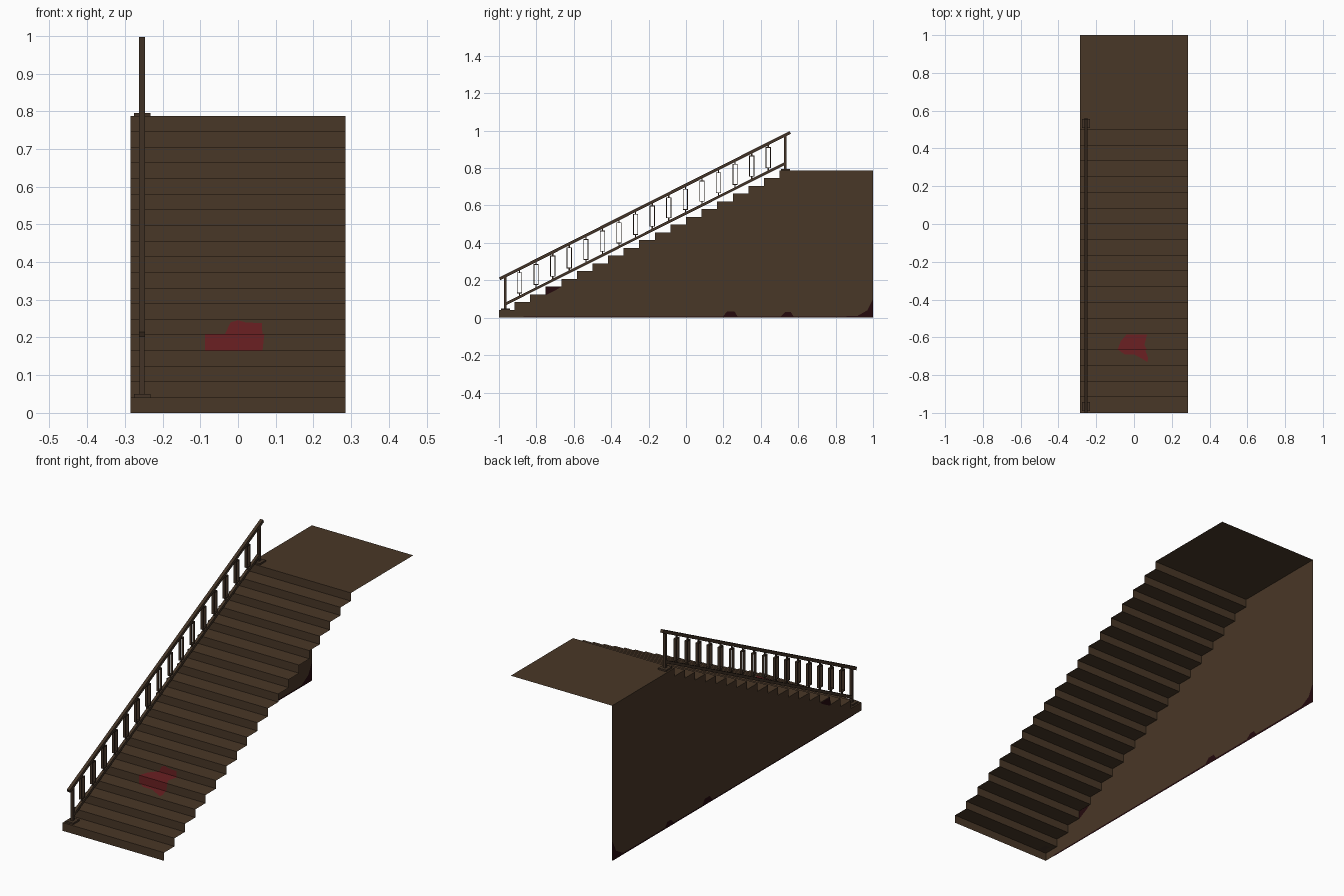
import bpy, bmesh, math
from mathutils import Vector, Matrix

if "Cube" in bpy.data.objects:
    bpy.data.objects.remove(bpy.data.objects["Cube"])

W, N, H = 0.285, 19, 0.788          # half width, risers, landing height
RUN, RISE = 1.5 / 18, 0.788 / 19
RX = -0.2545                        # railing centre line


def material(name, rgb):
    m = bpy.data.materials.new(name)
    m.diffuse_color = (*rgb, 1)
    m.use_nodes = True
    m.node_tree.nodes["Principled BSDF"].inputs["Base Color"].default_value = m.diffuse_color
    return m


wood = material("brown wood", (0.066, 0.038, 0.020))
rail_wood = material("dark rail wood", (0.056, 0.034, 0.020))
red = material("red stain", (0.145, 0.0145, 0.016))
dark = material("dark grime", (0.018, 0.003, 0.004))


def finish(name, bm, mat):
    me = bpy.data.meshes.new(name)
    bm.to_mesh(me)
    bm.free()
    me.materials.append(mat)
    ob = bpy.data.objects.new(name, me)
    bpy.context.collection.objects.link(ob)
    return ob


def add_box(bm, centre, size, tilt=0.0):
    mat = (Matrix.Translation(centre) @ Matrix.Rotation(tilt, 4, 'X')
           @ Matrix.Diagonal((*size, 1)))
    bmesh.ops.create_cube(bm, size=1, matrix=mat)


def add_poly(bm, pts):
    return bm.faces.new([bm.verts.new(p) for p in pts])


# Stair profile in (y, z)
profile = [(-1, 0)]
for k in range(N):
    y, z = -1 + k * RUN, (k + 1) * RISE
    profile += [(y, z), (y + RUN if k < N - 1 else 1, z)]

# Treads, risers and landing: one open sheet
bm = bmesh.new()
left = [bm.verts.new((-W, y, z)) for y, z in profile]
right = [bm.verts.new((W, y, z)) for y, z in profile]
for i in range(len(profile) - 1):
    bm.faces.new((left[i], right[i], right[i + 1], left[i + 1]))
finish("treads_and_landing", bm, wood)

# Wall under the left side only, cut into columns below each tread
bm = bmesh.new()
for k in range(N):
    y0, z = -1 + k * RUN, (k + 1) * RISE
    y1 = y0 + RUN if k < N - 1 else 1
    add_poly(bm, [(-W, y0, 0), (-W, y0, z), (-W, y1, z), (-W, y1, 0)])
bmesh.ops.remove_doubles(bm, verts=bm.verts, dist=1e-5)
finish("left_wall", bm, wood)

# Grime along the foot of the wall, on both of its sides
grime = [
    [(-0.94, 0), (1, 0), (1, 0.008), (-0.94, 0.005)],
    [(0.19, 0), (0.28, 0), (0.26, 0.032), (0.22, 0.032)],
    [(0.50, 0), (0.58, 0), (0.56, 0.03), (0.53, 0.03)],
    [(0.90, 0), (1, 0), (1, 0.10), (0.97, 0.04)],
    [(-0.75, 0.12), (-0.70, 0.145), (-0.67, 0.164), (-0.748, 0.164)],
]
bm = bmesh.new()
for pts in grime:
    for x in (-W - 0.0015, -W + 0.0015):
        p = [(x, y, z) for y, z in pts]
        add_poly(bm, p if x > -W else p[::-1])
finish("wall_grime", bm, dark)

# Red stain running over two treads and two risers
e = 0.0015
bm = bmesh.new()
ya, yb = -1 + 4 * RUN, -1 + 5 * RUN
za, zb, zc = 4 * RISE, 5 * RISE, 6 * RISE
add_poly(bm, [(x, y, za + e) for x, y in
              [(0.07, -0.73), (0.075, -0.71), (0.06, ya - e), (-0.08, ya - e),
               (-0.05, -0.69), (0.0, -0.69), (0.045, -0.715)]])
add_poly(bm, [(-0.088, ya - e, za), (0.065, ya - e, za),
              (0.07, ya - e, zb + e), (-0.088, ya - e, zb + e)])
add_poly(bm, [(x, y, zb + e) for x, y in
              [(-0.088, ya - e), (0.07, ya - e), (0.055, -0.64), (0.07, yb - e),
               (-0.04, yb - e), (-0.07, -0.62)]])
add_poly(bm, [(-0.035, yb - e, zb), (0.065, yb - e, zb), (0.063, yb - e, 0.238),
              (0.02, yb - e, 0.24), (0.0, yb - e, 0.246), (-0.02, yb - e, 0.24)])
finish("red_stain", bm, red)


# Sloping rails
def rail(name, a, b, size):
    bm = bmesh.new()
    d = Vector((0, b[0] - a[0], b[1] - a[1]))
    mid = (RX, (a[0] + b[0]) / 2, (a[1] + b[1]) / 2)
    add_box(bm, mid, (size, d.length, size), math.atan2(d.z, d.y))
    finish(name, bm, rail_wood)


TOP = ((-0.996, 0.208), (0.557, 0.990))
LOW = ((-0.968, 0.072), (0.53, 0.825))
rail("handrail", *TOP, 0.016)
rail("lower_rail", *LOW, 0.014)


def height(line, y):
    (y0, z0), (y1, z1) = line
    return z0 + (z1 - z0) * (y - y0) / (y1 - y0)


# End posts with base plates
for name, y, base in (("bottom_post", -0.966, RISE), ("top_post", 0.531, H)):
    bm = bmesh.new()
    top = height(TOP, y)
    add_box(bm, (RX, y, (base + top) / 2), (0.014, 0.014, top - base))
    add_box(bm, (RX, y, base + 0.004), (0.044, 0.048, 0.008))
    finish(name, bm, rail_wood)

# Open rectangular balusters with short pins to the rails
bm = bmesh.new()
for i in range(16):
    y = -0.89 + i * 1.33 / 15
    lo, hi = height(LOW, y), height(TOP, y)
    mid, h, w, t, d = (lo + hi) / 2, 0.112, 0.028, 0.004, 0.013
    for s in (-1, 1):
        add_box(bm, (RX, y + s * (w - t) / 2, mid), (d, t, h))
        add_box(bm, (RX, y, mid + s * (h - t) / 2), (d, w - 2 * t, t))
    for z0, z1 in ((lo, mid - h / 2), (mid + h / 2, hi)):
        add_box(bm, (RX, y, (z0 + z1) / 2), (0.006, 0.006, z1 - z0))
finish("balusters", bm, rail_wood)
